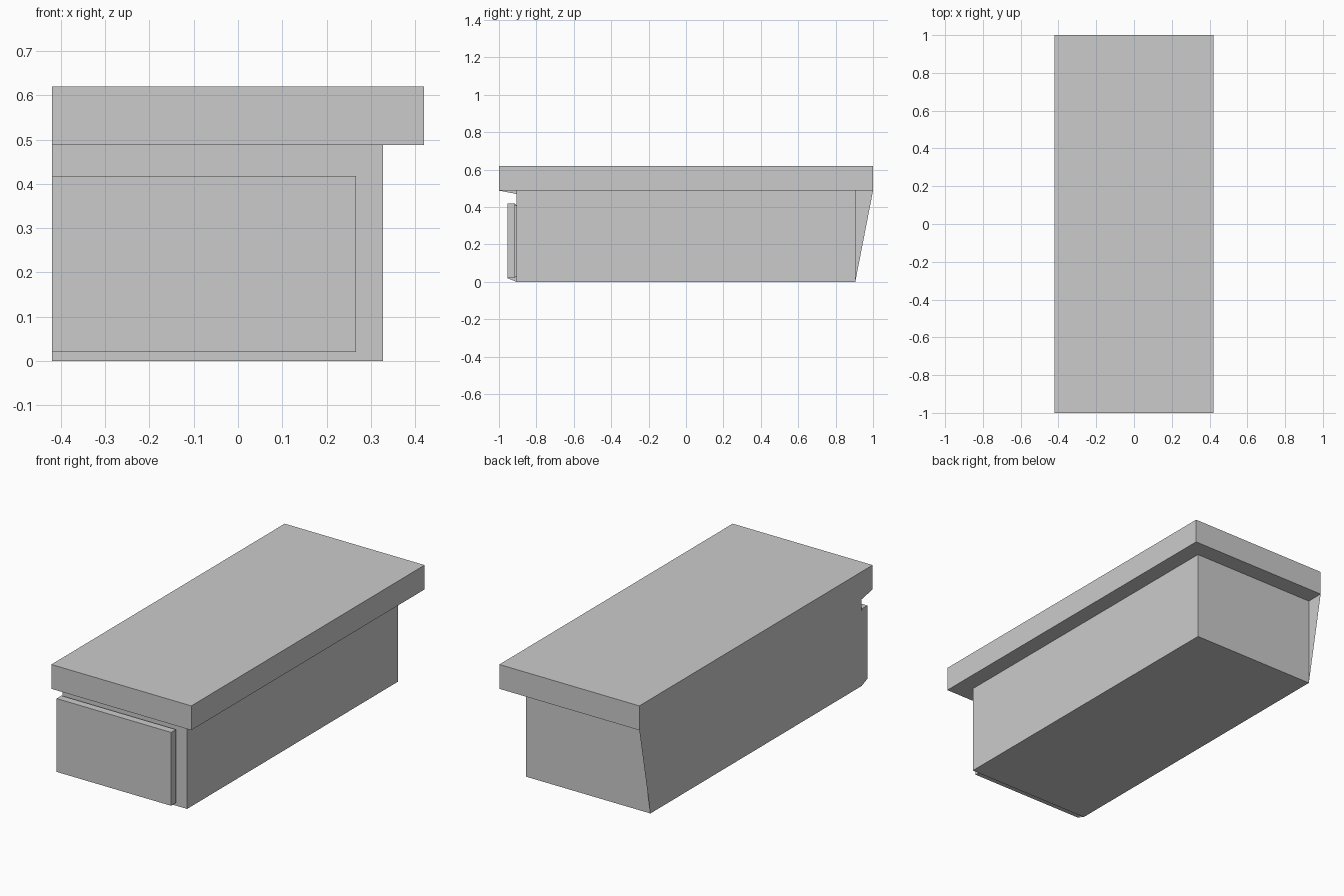
import bpy, bmesh

if "Cube" in bpy.data.objects:
    bpy.data.objects.remove(bpy.data.objects["Cube"])

LEFT = -0.42  # flat cut plane shared by every part


def add_mesh(name, bm):
    mesh = bpy.data.meshes.new(name)
    bm.to_mesh(mesh)
    bm.free()
    obj = bpy.data.objects.new(name, mesh)
    bpy.context.collection.objects.link(obj)
    return obj


def box(name, x1, y0, y1, z0, z1, open_top=False):
    """Box running from the cut plane to x1, left side open for the side panel."""
    bm = bmesh.new()
    bmesh.ops.create_cube(bm, size=1)
    for v in bm.verts:
        v.co.x = x1 if v.co.x > 0 else LEFT
        v.co.y = y1 if v.co.y > 0 else y0
        v.co.z = z1 if v.co.z > 0 else z0
    bm.normal_update()
    gone = [f for f in bm.faces
            if f.normal.x < -0.9 or (open_top and f.normal.z > 0.9)]
    bmesh.ops.delete(bm, geom=gone, context='FACES')
    return add_mesh(name, bm)


# Overhanging slab, body, and raised front panel on a slightly smaller backing
box("top_slab", 0.42, -1.0, 1.0, 0.488, 0.62)
box("body", 0.328, -0.905, 0.905, 0.0, 0.488, open_top=True)
box("front_panel", 0.267, -0.955, -0.914, 0.02, 0.418)
box("panel_backing", 0.257, -0.914, -0.905, 0.03, 0.408)

# Flat left side, one outline spanning the ends of all the parts
outline = [(1.0, 0.62), (1.0, 0.488), (0.905, 0.0), (-0.905, 0.0),
           (-0.955, 0.02), (-0.955, 0.418), (-0.914, 0.418),
           (-0.905, 0.408), (-0.905, 0.47), (-1.0, 0.488), (-1.0, 0.62)]
bm = bmesh.new()
face = bm.faces.new([bm.verts.new((LEFT, y, z)) for y, z in outline])
face.normal_update()
if face.normal.x > 0:
    face.normal_flip()
add_mesh("left_side_panel", bm)
